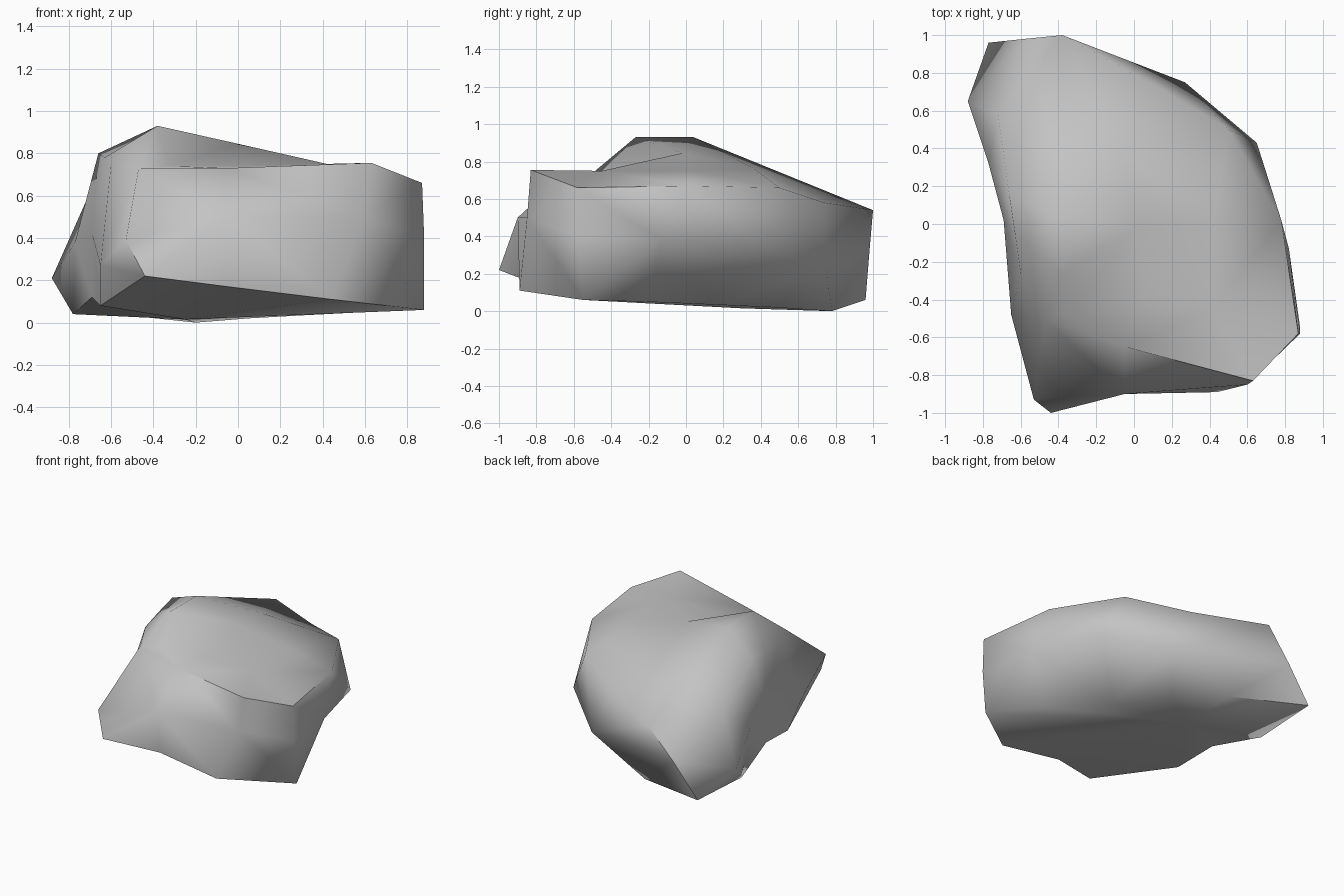
import bpy
import bmesh
from math import radians

default_cube = bpy.data.objects.get("Cube")
if default_cube:
    bpy.data.objects.remove(default_cube, do_unlink=True)


def make_material(name, colour):
    material = bpy.data.materials.new(name)
    material.use_nodes = True
    material.diffuse_color = colour
    shader = material.node_tree.nodes["Principled BSDF"]
    shader.inputs["Base Color"].default_value = colour
    shader.inputs["Roughness"].default_value = 0.9
    return material


# Contours run counter-clockwise from the front left corner
foot_contour = [
    (-.44, -1, .22), (-.05, -.87, .17), (.44, -.89, .11), (.88, -.55, .06),
    (.61, -.2, .05), (.32, .15, .035), (.05, .48, .02), (-.2, .78, 0),
    (-.77, .96, .06), (-.78, .44, .04), (-.69, .02, .12), (-.65, -.3, .08),
]
waist_contour = [
    (-.53, -.93, .39), (-.05, -.9, .5), (.6, -.85, .5), (.88, -.58, .4),
    (.82, -.13, .38), (.65, .43, .34), (.27, .75, .22), (-.58, .98, .31),
    (-.88, .65, .21), (-.77, .32, .38), (-.69, .02, .42), (-.65, -.48, .27),
]
shoulder_contour = [
    (-.47, -.51, .73), (-.05, -.65, .73), (.63, -.83, .755), (.87, -.58, .66),
    (.78, .02, .67), (.5, .5, .66), (.1, .74, .58), (-.38, 1, .54),
    (-.72, .58, .57), (-.66, .15, .8), (-.63, -.05, .78), (-.6, -.26, .75),
]

# The crown has fewer corners, so some are shared by neighbouring stations
front_saddle = (-.32, -.45, .74)
front_shelf = (.05, -.43, .74)
right_shelf = (.42, -.45, .75)
right_ridge = (.42, .02, .75)
back_slope = (-.05, .36, .765)
rear_peak = (-.38, .04, .93)
front_peak = (-.38, -.27, .93)
crown_contour = [
    front_saddle, front_shelf, right_shelf, right_shelf, right_ridge,
    right_ridge, back_slope, rear_peak, rear_peak, rear_peak,
    front_peak, front_peak,
]
crown_centre = (0, -.02, .845)
foot_centre = (-.25, .3, .015)


def build_boulder(name, contours, bottom, top, material):
    mesh = bpy.data.meshes.new(name)
    bm = bmesh.new()
    corners = {}

    def corner(point):
        if point not in corners:
            corners[point] = bm.verts.new(point)
        return corners[point]

    def add_face(*points):
        unique = list(dict.fromkeys(points))
        if len(unique) > 2:
            bm.faces.new([corner(point) for point in unique])

    # Sides
    count = len(contours[0])
    for lower, upper in zip(contours, contours[1:]):
        for i in range(count):
            j = (i + 1) % count
            add_face(lower[i], lower[j], upper[j], upper[i])

    # Underside and crown fans
    for i in range(count):
        j = (i + 1) % count
        add_face(contours[0][j], contours[0][i], bottom)
        add_face(contours[-1][i], contours[-1][j], top)

    bmesh.ops.triangulate(bm, faces=bm.faces[:], quad_method="SHORT_EDGE")
    bmesh.ops.recalc_face_normals(bm, faces=bm.faces[:])
    bm.to_mesh(mesh)
    bm.free()

    mesh.materials.append(material)
    boulder = bpy.data.objects.new(name, mesh)
    bpy.context.collection.objects.link(boulder)
    return boulder


stone = make_material("stone_grey", (.55, .55, .55, 1))
boulder = build_boulder(
    "boulder",
    [foot_contour, waist_contour, shoulder_contour, crown_contour],
    foot_centre, crown_centre, stone,
)

# Soft faces with only the sharpest broken edges kept crisp
bpy.ops.object.select_all(action="DESELECT")
boulder.select_set(True)
bpy.context.view_layer.objects.active = boulder
bpy.ops.object.shade_smooth_by_angle(angle=radians(72))
